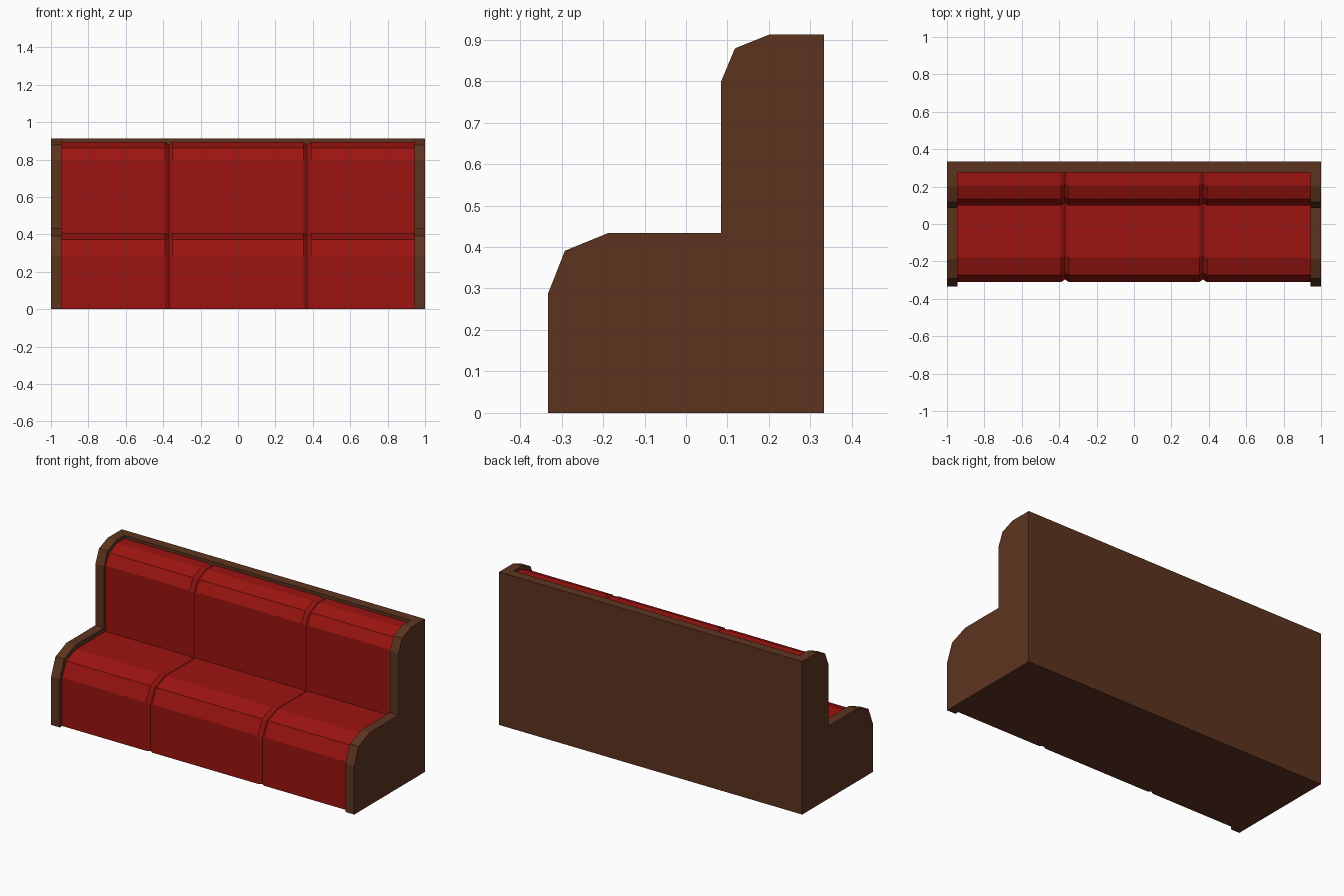
import bpy, bmesh

if "Cube" in bpy.data.objects:
    bpy.data.objects.remove(bpy.data.objects["Cube"])


def material(name, rgb):
    m = bpy.data.materials.new(name)
    m.diffuse_color = (*rgb, 1)
    m.use_nodes = True
    m.node_tree.nodes["Principled BSDF"].inputs["Base Color"].default_value = m.diffuse_color
    return m


wood = material("brown_wood", (0.11, 0.034, 0.014))
red = material("red_upholstery", (0.33, 0.007, 0.005))


def loft(name, sections, mats):
    """Skin a list of (x, [(y, z), ...]) sections and cap both ends."""
    bm = bmesh.new()
    rings = [[bm.verts.new((x, y, z)) for y, z in prof] for x, prof in sections]
    for a, b in zip(rings, rings[1:]):
        for i in range(len(a)):
            j = (i + 1) % len(a)
            bm.faces.new((a[i], a[j], b[j], b[i]))
    bm.faces.new(rings[0])
    bm.faces.new(rings[-1])
    bmesh.ops.recalc_face_normals(bm, faces=bm.faces)
    mesh = bpy.data.meshes.new(name)
    bm.to_mesh(mesh)
    bm.free()
    for m in mats:
        mesh.materials.append(m)
    ob = bpy.data.objects.new(name, mesh)
    bpy.context.collection.objects.link(ob)
    return ob


INNER = 0.943   # inner face of the end panels
BACK = 0.276    # front face of the back board

# End panels with chamfered seat and backrest corners
end_profile = [(-0.333, 0), (0.333, 0), (0.333, 0.912), (0.2, 0.912),
               (0.118, 0.879), (0.085, 0.8), (0.085, 0.434),
               (-0.187, 0.434), (-0.292, 0.391), (-0.333, 0.287)]
for side, s in (("left", -1), ("right", 1)):
    loft(side + "_end_panel", [(s * INNER, end_profile), (s, end_profile)], [wood])

# Back board between the end panels
board = [(BACK, 0), (0.333, 0), (0.333, 0.912), (BACK, 0.912)]
loft("back_board", [(-INNER, board), (INNER, board)], [wood])


# Upholstery profile, pushed in by d to form the seams
def padding(d):
    pts = [(-0.31, 0.287), (-0.272, 0.373), (-0.178, 0.408), (0.099, 0.408),
           (0.099, 0.8), (0.133, 0.863), (0.205, 0.894)]
    return ([(BACK, 0), (-0.31 + d, 0)] + [(y + d, z - d) for y, z in pts]
            + [(BACK, 0.894 - d)])


# Three padded sections separated by V-shaped seams
sections = [(-INNER, padding(0))]
for x in (-0.369, 0.369):
    sections += [(x - 0.02, padding(0)), (x, padding(0.013)), (x + 0.02, padding(0))]
sections.append((INNER, padding(0)))
bench = loft("upholstered_seat_and_backrest", sections, [red, wood])

# Wooden underside
for f in bench.data.polygons:
    if f.normal.z < -0.9:
        f.material_index = 1
